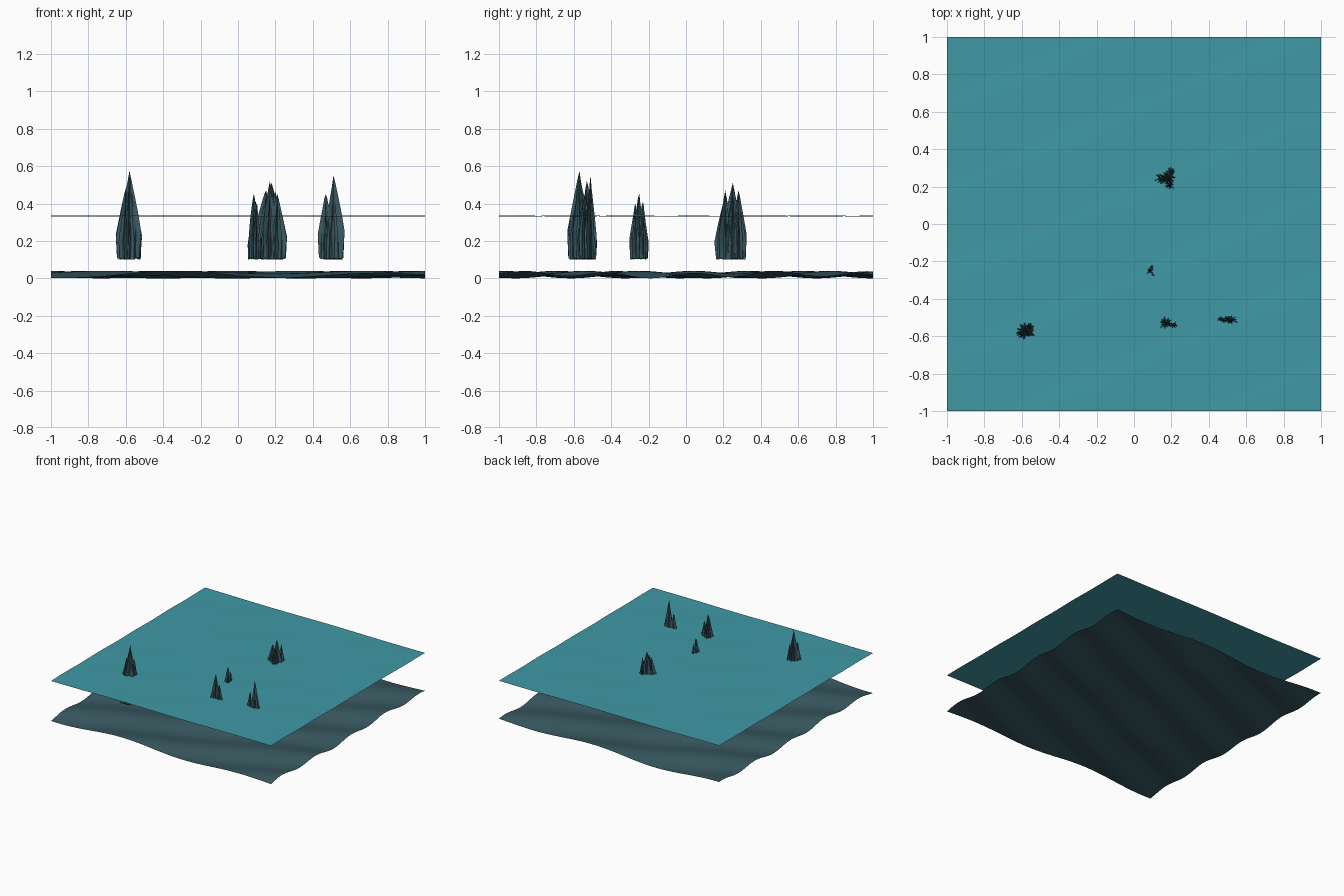
import bpy, bmesh, math, random

random.seed(7)

cube = bpy.data.objects.get("Cube")
if cube:
    bpy.data.objects.remove(cube, do_unlink=True)


def material(name, rgb):
    m = bpy.data.materials.new(name)
    m.use_nodes = True
    m.diffuse_color = (*rgb, 1)
    bsdf = m.node_tree.nodes["Principled BSDF"]
    bsdf.inputs["Base Color"].default_value = (*rgb, 1)
    bsdf.inputs["Roughness"].default_value = 0.8
    return m


water_mat = material("water teal", (0.05, 0.32, 0.38))
stone_mat = material("slate stone", (0.04, 0.10, 0.12))


def finish(bm, name, mat, smooth=False):
    me = bpy.data.meshes.new(name)
    bm.to_mesh(me)
    bm.free()
    me.materials.append(mat)
    for p in me.polygons:
        p.use_smooth = smooth
    ob = bpy.data.objects.new(name, me)
    bpy.context.collection.objects.link(ob)


# Rippled sheets: the sea bed and the water surface
def ripple(x, y):
    main = math.sin(14 * y - 6 * x + 0.8)
    swell = math.sin(5 * y + 4 * x + 1.5)
    return 0.65 * main + 0.35 * swell


def sheet(name, z, height, mat):
    bm = bmesh.new()
    bmesh.ops.create_grid(bm, x_segments=64, y_segments=64, size=1)
    for v in bm.verts:
        v.co.z = z + height * ripple(v.co.x, v.co.y)
    finish(bm, name, mat, True)


sheet("sea_bed", 0.02, 0.02, stone_mat)
sheet("water_surface", 0.333, 0.002, water_mat)


# Pleated spire: jagged rings that flare above the foot and close in a point
LEVELS = [(0.0, 0.84), (0.28, 1.0), (0.5, 0.72), (0.7, 0.43), (0.86, 0.18)]


def spire(bm, x, y, rx, ry, top, sides=22):
    foot = 0.105
    pleat = [(0.78 if i % 2 else 1.0) * random.uniform(0.86, 1.02) for i in range(sides)]
    lift = [random.uniform(-0.025, 0.035) for i in range(sides)]
    rings = []
    for k, (h, r) in enumerate(LEVELS):
        ring = []
        for i in range(sides):
            a = math.tau * (i + random.uniform(-0.2, 0.2)) / sides
            # pleats deepen toward the top
            s = r * pleat[i] ** (1 + 0.7 * k)
            z = foot + (top - foot) * h + lift[i] * (0.2 if k == 0 else 1)
            ring.append(bm.verts.new((x + rx * s * math.cos(a), y + ry * s * math.sin(a), z)))
        rings.append(ring)
    tip = bm.verts.new((x, y, top))
    bm.faces.new(rings[0])
    for i in range(sides):
        j = (i + 1) % sides
        for lo, hi in zip(rings, rings[1:]):
            bm.faces.new((lo[i], lo[j], hi[j]))
            bm.faces.new((lo[i], hi[j], hi[i]))
        bm.faces.new((rings[-1][i], rings[-1][j], tip))


# Each rock: name, then spires as (x, y, x radius, y radius, top)
ROCKS = {
    "left_front_rock": [(0.51, -0.51, 0.07, 0.04, 0.55), (0.47, -0.51, 0.05, 0.035, 0.45)],
    "right_front_rock": [(-0.58, -0.57, 0.075, 0.07, 0.575), (-0.60, -0.59, 0.06, 0.05, 0.48),
                         (-0.56, -0.55, 0.05, 0.05, 0.46)],
    "middle_front_rock": [(0.17, -0.53, 0.06, 0.05, 0.52), (0.21, -0.54, 0.06, 0.035, 0.45)],
    "small_rock": [(0.085, -0.25, 0.042, 0.045, 0.45), (0.10, -0.27, 0.03, 0.04, 0.40),
                   (0.095, -0.23, 0.03, 0.035, 0.41)],
    "back_rock": [(0.18, 0.25, 0.075, 0.075, 0.51), (0.15, 0.24, 0.075, 0.05, 0.47),
                  (0.19, 0.21, 0.05, 0.06, 0.47), (0.20, 0.28, 0.05, 0.05, 0.47)],
}

for name, spires in ROCKS.items():
    bm = bmesh.new()
    for s in spires:
        spire(bm, *s)
    bmesh.ops.recalc_face_normals(bm, faces=bm.faces)
    finish(bm, name, stone_mat)
